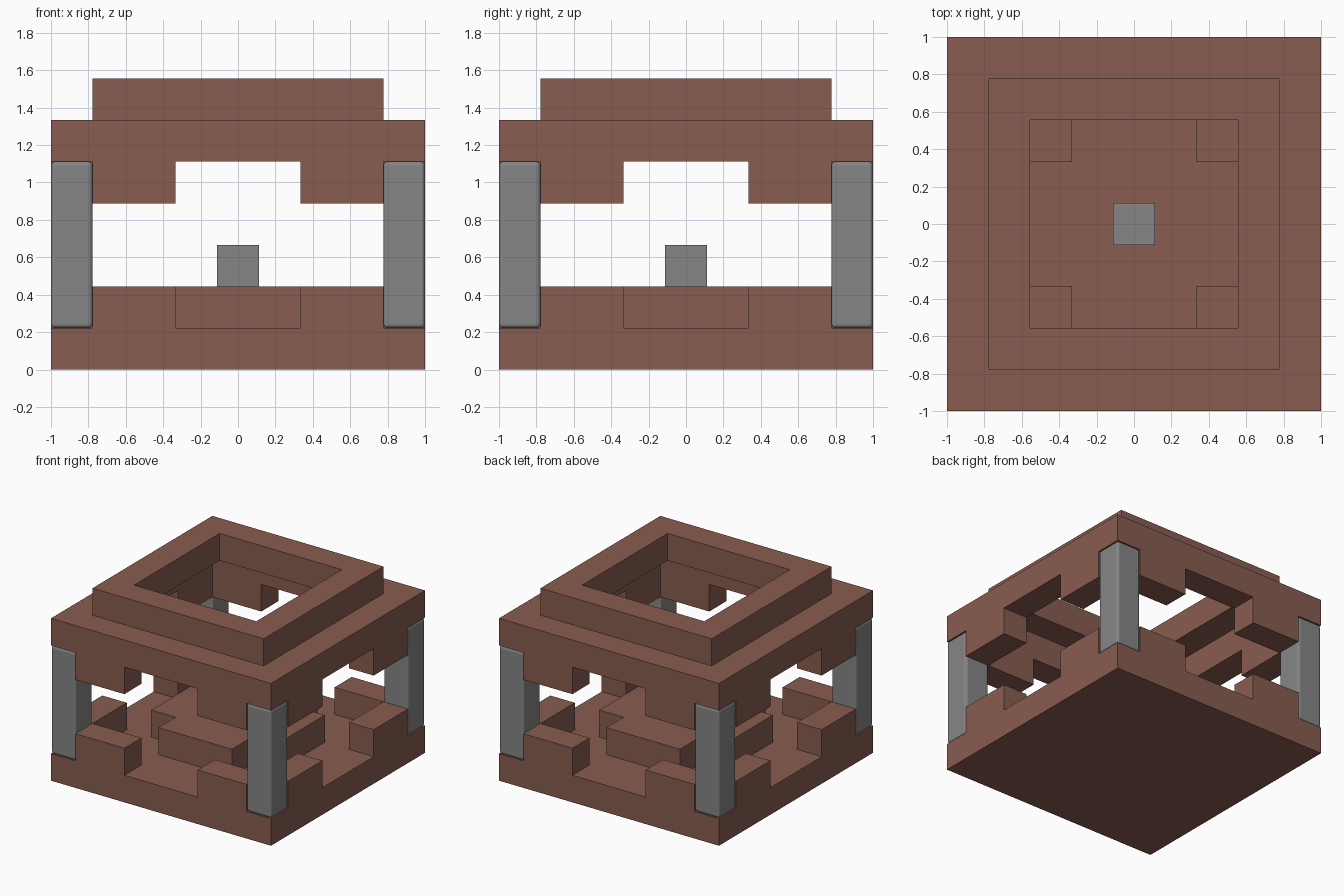
import bpy
import bmesh
from mathutils import Matrix, Vector

if "Cube" in bpy.data.objects:
    bpy.data.objects.remove(bpy.data.objects["Cube"])

CELLS = 9
UNIT = 2 / CELLS  # every part snaps to this block size


def make_material(name, color):
    mat = bpy.data.materials.new(name)
    mat.use_nodes = True
    mat.diffuse_color = color
    mat.node_tree.nodes["Principled BSDF"].inputs["Base Color"].default_value = color
    return mat


brown = make_material("brown_clay", (0.246, 0.107, 0.08, 1))
grey = make_material("grey_stone", (0.238, 0.238, 0.238, 1))


def finish(name, bm, mat):
    bmesh.ops.recalc_face_normals(bm, faces=bm.faces)
    bmesh.ops.scale(bm, vec=Vector((UNIT, UNIT, UNIT)), verts=bm.verts)
    mesh = bpy.data.meshes.new(name)
    bm.to_mesh(mesh)
    bm.free()
    mesh.materials.append(mat)
    obj = bpy.data.objects.new(name, mesh)
    bpy.context.collection.objects.link(obj)
    return obj


def cell_rule(face, rule):
    """Test a cell by its larger and smaller distance from the middle."""
    c = face.calc_center_median()
    near, far = sorted((round(abs(c.x)), round(abs(c.y))))
    return rule(far, near)


def extrude(bm, faces, step):
    result = bmesh.ops.extrude_face_region(bm, geom=faces)["geom"]
    verts = [g for g in result if isinstance(g, bmesh.types.BMVert)]
    bmesh.ops.translate(bm, vec=Vector((0, 0, step)), verts=verts)
    return [g for g in result if isinstance(g, bmesh.types.BMFace)]


def block_layers(name, start, step, plan, raised=None):
    """Extrude the planned cells one block, then the raised cells another."""
    bm = bmesh.new()
    bmesh.ops.create_grid(bm, x_segments=CELLS, y_segments=CELLS, size=CELLS / 2,
                          matrix=Matrix.Translation((0, 0, start)))
    unused = [f for f in bm.faces if not cell_rule(f, plan)]
    bmesh.ops.delete(bm, geom=unused, context='FACES')
    end = extrude(bm, list(bm.faces), step)
    if raised:
        chosen = [f for f in end if cell_rule(f, raised)]
        extrude(bm, chosen, step)
        hidden = [f for f in chosen if f.is_valid]
        bmesh.ops.delete(bm, geom=hidden, context='FACES')
    bmesh.ops.dissolve_limit(bm, angle_limit=0.01, verts=bm.verts, edges=bm.edges)
    return finish(name, bm, brown)


def box(name, size, center, mat):
    bm = bmesh.new()
    bmesh.ops.create_cube(bm, size=1)
    bmesh.ops.scale(bm, vec=Vector(size), verts=bm.verts)
    bmesh.ops.translate(bm, vec=Vector(center), verts=bm.verts)
    return finish(name, bm, mat)


def edge_walls(far, near):
    return far == 4 and near in (2, 3)


def hearth(far, near):
    return far <= 2 and near <= 1


# Base: full floor with low corner walls and a cross-shaped hearth
block_layers("base", 0, 1, lambda far, near: True,
             lambda far, near: edge_walls(far, near) or hearth(far, near))

# Upper frame: square ring with walls hanging beside each pillar
block_layers("upper_frame", 6, -1, lambda far, near: far == 4, edge_walls)

# Crown: smaller ring around the roof opening
block_layers("roof_crown", 6, 1, lambda far, near: far == 3)

# Corner pillars with softened edges
for side_y, depth in ((-1, "front"), (1, "back")):
    for side_x, side in ((-1, "right"), (1, "left")):
        pillar = box(f"{depth}_{side}_pillar", (1, 1, 4), (4 * side_x, 4 * side_y, 3), grey)
        bevel = pillar.modifiers.new("soft_edges", 'BEVEL')
        bevel.width = 0.02
        bevel.segments = 3

# Centre stone on the hearth
box("centre_stone", (1, 1, 1), (0, 0, 2.5), grey)
